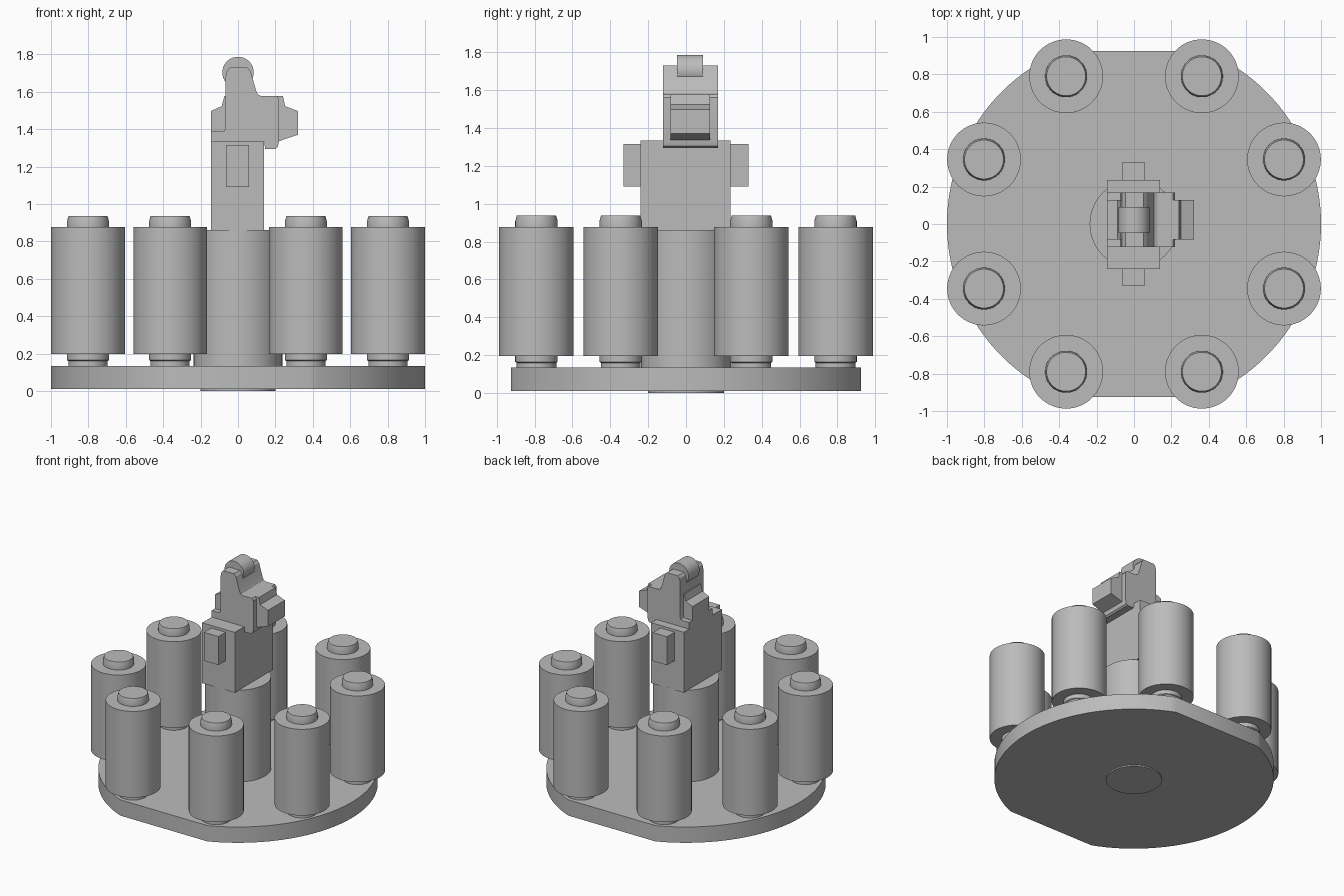
import bpy, bmesh, math

cube = bpy.data.objects.get("Cube")
if cube:
    bpy.data.objects.remove(cube, do_unlink=True)

grey = bpy.data.materials.new("plain grey")
grey.use_nodes = True
COLOUR = (0.5, 0.5, 0.5, 1)
grey.diffuse_color = COLOUR
grey.node_tree.nodes["Principled BSDF"].inputs["Base Color"].default_value = COLOUR


def finish(name, bm, smooth=False):
    bmesh.ops.recalc_face_normals(bm, faces=bm.faces)
    mesh = bpy.data.meshes.new(name)
    bm.to_mesh(mesh)
    bm.free()
    mesh.materials.append(grey)
    ob = bpy.data.objects.new(name, mesh)
    bpy.context.collection.objects.link(ob)
    if smooth:
        bpy.ops.object.select_all(action='DESELECT')
        ob.select_set(True)
        bpy.context.view_layer.objects.active = ob
        bpy.ops.object.shade_smooth_by_angle(angle=math.radians(25))
    return ob


def extrude(name, points, direction, smooth=False):
    """Extrude a closed outline into a solid."""
    bm = bmesh.new()
    face = bm.faces.new([bm.verts.new(p) for p in points])
    out = bmesh.ops.extrude_face_region(bm, geom=[face])
    moved = [v for v in out["geom"] if isinstance(v, bmesh.types.BMVert)]
    bmesh.ops.translate(bm, verts=moved, vec=direction)
    return finish(name, bm, smooth)


def side_profile(name, xz, y0, y1, smooth=False):
    return extrude(name, [(x, y0, z) for x, z in xz], (0, y1 - y0, 0), smooth)


def box(name, x0, x1, y0, y1, z0, z1):
    return side_profile(name, [(x0, z0), (x1, z0), (x1, z1), (x0, z1)], y0, y1)


def turned(name, profile, x=0, y=0, sides=64):
    """Closed solid of revolution from (radius, height) points."""
    bm = bmesh.new()
    rings = []
    for r, z in profile:
        rings.append([bm.verts.new((x + r * math.cos(a), y + r * math.sin(a), z))
                      for a in (math.tau * i / sides for i in range(sides))])
    for low, high in zip(rings, rings[1:]):
        for i in range(sides):
            j = (i + 1) % sides
            bm.faces.new((low[i], low[j], high[j], high[i]))
    bm.faces.new(rings[0])
    bm.faces.new(rings[-1])
    return finish(name, bm, True)


# Round base plate with front and back flats
FLAT = 0.925
start = math.asin(FLAT)
arc = [-start + 2 * start * i / 48 for i in range(49)]
outline = [(math.cos(a), math.sin(a), 0.01) for a in arc]
outline += [(-x, -y, z) for x, y, z in outline]
extrude("base_plate", outline, (0, 0, 0.125), True)
turned("base_boss", [(0.2, 0), (0.2, 0.02)])

# Eight rollers in a ring, each with a foot and a cap
roller = [(0.105, 0.13), (0.105, 0.16), (0.112, 0.165), (0.112, 0.197),
          (0.197, 0.197), (0.197, 0.878), (0.112, 0.878), (0.112, 0.908),
          (0.104, 0.937)]
for sx in (1, -1):
    for sy in (1, -1):
        for x, y in ((0.363, 0.79), (0.802, 0.345)):
            turned("roller", roller, sx * x, sy * y)

# Central column and the block on it
turned("column", [(0.237, 0.13), (0.237, 0.86)])
box("neck_block", -0.145, 0.14, -0.24, 0.235, 0.858, 1.335)
for name, y0, y1 in (("front_lug", -0.33, -0.235), ("back_lug", 0.23, 0.33)):
    box(name, -0.065, 0.06, y0, y1, 1.09, 1.315)

# Head: shaped body with a drop lip at one end
head = [(-0.145, 1.333), (0.14, 1.333), (0.145, 1.295), (0.2, 1.295),
        (0.212, 1.305), (0.22, 1.335), (0.22, 1.56), (0.208, 1.577),
        (0.125, 1.577), (0.108, 1.585), (0.098, 1.602), (0.067, 1.71),
        (0.05, 1.729), (-0.045, 1.729), (-0.06, 1.71), (-0.066, 1.68),
        (-0.066, 1.405), (-0.072, 1.392), (-0.085, 1.387), (-0.145, 1.387)]
side_profile("head", head, -0.122, 0.168, True)

# Stepped snout on the right end and rear block on the left
snout = [(0.19, 1.33), (0.22, 1.336), (0.32, 1.37), (0.32, 1.497),
         (0.252, 1.523), (0.24, 1.577), (0.19, 1.577)]
side_profile("snout", snout, -0.083, 0.127)
rear = [(-0.05, 1.37), (-0.05, 1.577), (-0.073, 1.577), (-0.087, 1.523),
        (-0.145, 1.497), (-0.145, 1.37)]
side_profile("rear_block", rear, -0.083, 0.127)

# Wheel set into the top of the head
wheel = [(0.084 * math.cos(a), 1.703 + 0.084 * math.sin(a))
         for a in (math.tau * i / 48 for i in range(48))]
side_profile("wheel", wheel, -0.048, 0.09, True)
